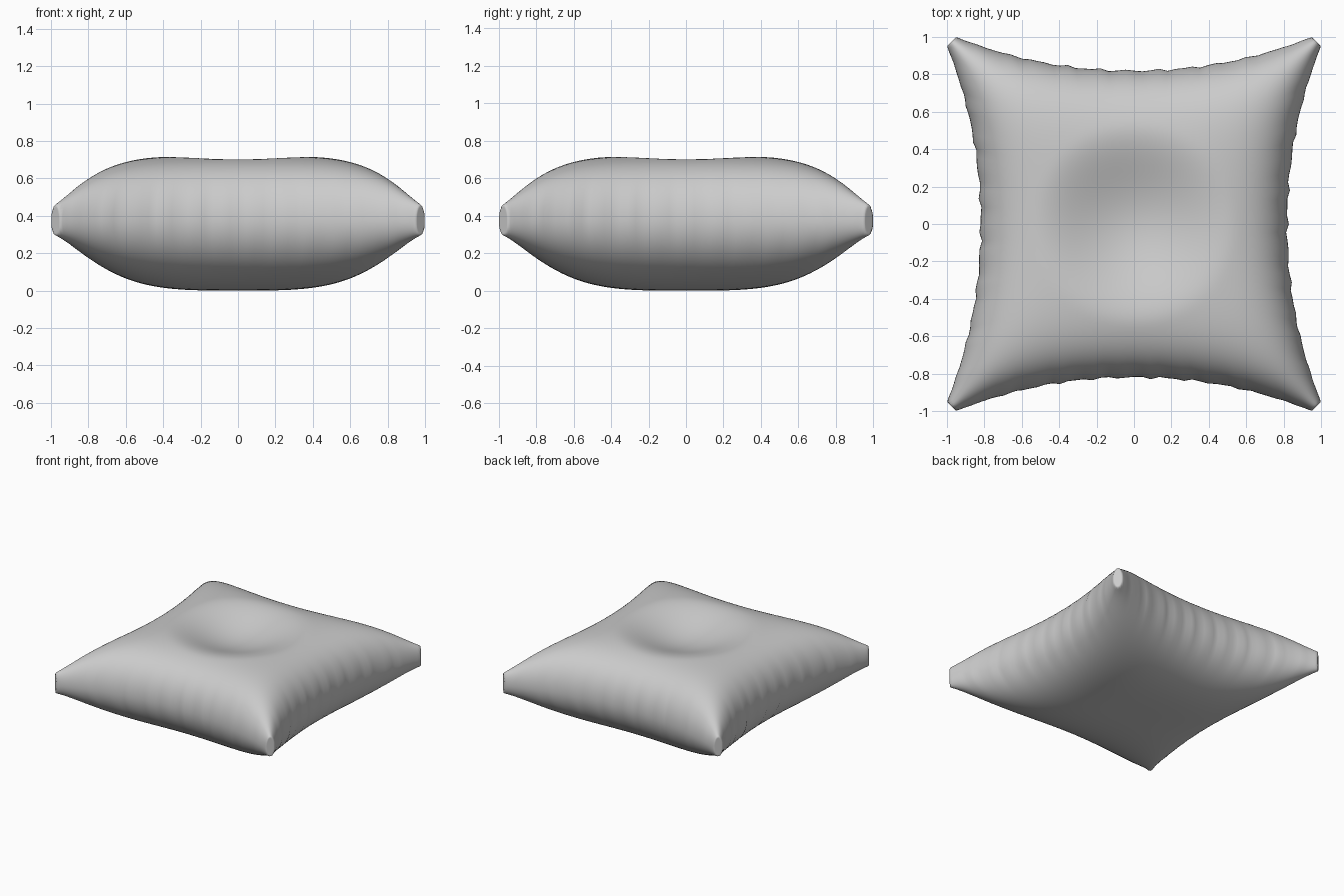
import bpy, bmesh
from math import sin, pi, sqrt, hypot

cube = bpy.data.objects.get("Cube")
if cube:
    bpy.data.objects.remove(cube, do_unlink=True)

SEAM = 0.37       # height of the side seam
CUT = 1.95        # |x| + |y| limit that blunts the corners
SIZE = 72         # grid divisions per panel


def gather(t, phase):
    """Irregular fabric gathers along a side, strongest near its middle."""
    fade = max(0, 1 - t * t) ** 1.5
    return fade * (sin(41 * t + phase) + 0.7 * sin(67 * t + 2 * phase)) * 0.5


def dent(x, y):
    """Soft round hollow pressed into the top."""
    r = hypot(x, y) / 0.55
    return 0.125 * (1 - r * r) ** 2 if r < 1 else 0


def place(vert, side):
    """Shape a flat grid point into the top (side 1) or bottom (side -1) panel."""
    # Crowd the grid toward the edges, where the panel curves most
    u, v = (sin(c * pi / 2) for c in vert.co.xy)
    power = 5 if side > 0 else 3.5

    # Sides pulled in between the corners
    x = u * (0.82 + 0.215 * abs(v) ** 2.1)
    y = v * (0.82 + 0.215 * abs(u) ** 2.1)

    # Puffed thickness, with a little extra stuffing at the corners
    gu = sqrt(max(0, 1 - abs(u) ** power))
    gv = sqrt(max(0, 1 - abs(v) ** power))
    puff = gu * gv
    tip = abs(u * v) ** 14 * sqrt(max(0, (1 - abs(u) ** 40) * (1 - abs(v) ** 40)))
    puff += 0.25 * tip

    # Gathers running up from the seam
    x += 0.011 * abs(u) ** 14 * gather(v, 1 if u > 0 else 2.3) * (1 if u > 0 else -1)
    y += 0.011 * abs(v) ** 14 * gather(u, 3.1 if v > 0 else 4.4) * (1 if v > 0 else -1)

    # Blunt corners
    total = abs(x) + abs(y)
    if total > CUT:
        x, y = x * CUT / total, y * CUT / total

    z = SEAM + side * puff * (0.35 if side > 0 else SEAM)
    if side > 0:
        z -= dent(x, y)
    vert.co = (x, y, z)


# Cushion: two fabric panels joined along the seam
bm = bmesh.new()
for side in (1, -1):
    panel = bmesh.ops.create_grid(bm, x_segments=SIZE, y_segments=SIZE, size=1)
    for vert in panel["verts"]:
        place(vert, side)
bmesh.ops.remove_doubles(bm, verts=bm.verts, dist=0.0004)
bmesh.ops.recalc_face_normals(bm, faces=bm.faces)

mesh = bpy.data.meshes.new("cushion")
bm.to_mesh(mesh)
bm.free()
cushion = bpy.data.objects.new("cushion", mesh)
bpy.context.collection.objects.link(cushion)

# Plain grey fabric
fabric = bpy.data.materials.new("grey fabric")
fabric.use_nodes = True
grey = (0.6, 0.6, 0.6, 1)
fabric.diffuse_color = grey
shader = fabric.node_tree.nodes["Principled BSDF"]
shader.inputs["Base Color"].default_value = grey
shader.inputs["Roughness"].default_value = 0.9
mesh.materials.append(fabric)

# Smooth cloth, crisp only at the corner folds
bpy.context.view_layer.objects.active = cushion
cushion.select_set(True)
bpy.ops.object.shade_smooth_by_angle(angle=pi / 3)
